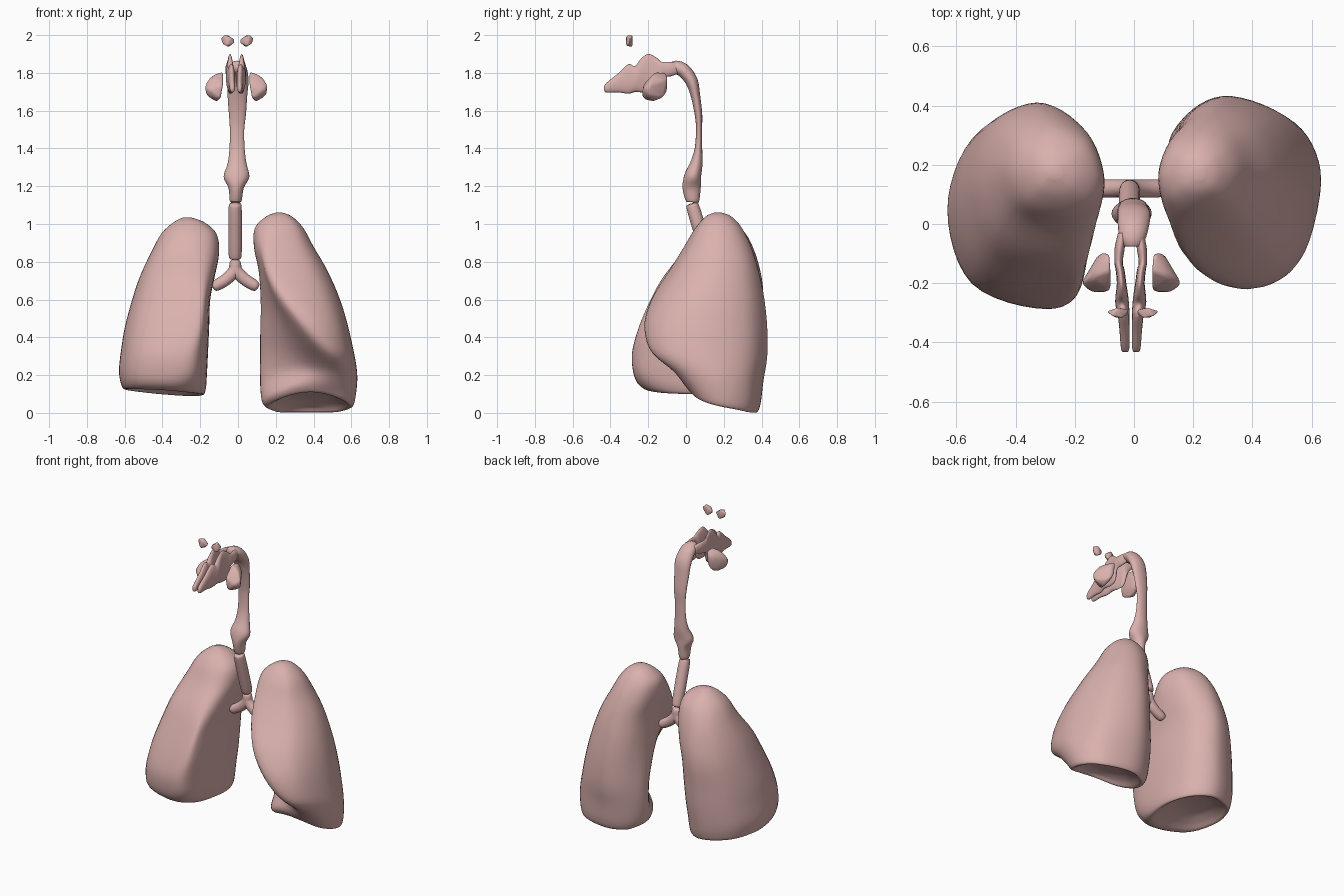
import bpy, bmesh, math
from mathutils import Vector

tissue = bpy.data.materials.new("tissue")
tissue.diffuse_color = (.70, .44, .42, 1)


def spline(pts, steps, closed=False):
    """Catmull-Rom through points of any dimension."""
    pts = [Vector(p) for p in pts]
    n, out = len(pts), []
    get = (lambda i: pts[i % n]) if closed else (lambda i: pts[max(0, min(n - 1, i))])
    for i in range(n if closed else n - 1):
        a, b, c, d = (get(i + k) for k in (-1, 0, 1, 2))
        for s in range(steps):
            t = s / steps
            out.append(0.5 * (2 * b + (c - a) * t + (2 * a - 5 * b + 4 * c - d) * t ** 2
                              + (3 * b - a - 3 * c + d) * t ** 3))
    return out if closed else out + [pts[-1]]


def finish(name, bm, angle=60):
    bmesh.ops.recalc_face_normals(bm, faces=bm.faces[:])
    mesh = bpy.data.meshes.new(name)
    bm.to_mesh(mesh)
    bm.free()
    mesh.materials.append(tissue)
    ob = bpy.data.objects.new(name, mesh)
    bpy.context.collection.objects.link(ob)
    bpy.ops.object.select_all(action='DESELECT')
    ob.select_set(True)
    bpy.context.view_layer.objects.active = ob
    bpy.ops.object.shade_smooth_by_angle(angle=math.radians(angle))
    return ob


def loft(name, rings):
    bm = bmesh.new()
    vs = [[bm.verts.new(p) for p in r] for r in rings]
    n = len(vs[0])
    for a, b in zip(vs, vs[1:]):
        for i in range(n):
            j = (i + 1) % n
            bm.faces.new((a[i], a[j], b[j], b[i]))
    bm.faces.new(vs[0])
    bm.faces.new(vs[-1])
    return finish(name, bm, 80)


def tube(name, sections, side, up=None, steps=4, sides=24):
    """Sections: x, y, z, radius along side, radius across it."""
    secs = spline(sections, steps)
    side, rings = Vector(side), []
    for i, s in enumerate(secs):
        c = Vector(s[:3])
        t = Vector(secs[min(i + 1, len(secs) - 1)][:3]) - Vector(secs[max(i - 1, 0)][:3])
        nrm = Vector(up) if up else t.cross(side).normalized()
        rings.append([c + side * s[3] * math.cos(a) + nrm * s[4] * math.sin(a)
                      for a in (2 * math.pi * k / sides for k in range(sides))])
    return loft(name, rings)


def clamp(v):
    return max(0, min(1, v))


def lung(name, sign, front_lift, side_lift, sections):
    """Sections: z, medial x, lateral x, front y, back y, front-edge x, back-edge x, medial y, dent."""
    rings = []
    for z, x0, x1, y0, y1, fx, bx, my, k in spline(sections, 4):
        ly, q = (y0 + y1) / 2, 0.71
        ctrl = [(fx, y0), (fx + (x1 - fx) * .75, ly + (y0 - ly) * .75), (x1, ly),
                (bx + (x1 - bx) * q, ly + (y1 - ly) * q), (bx, y1),
                (bx + (x0 - bx) * q, my + (y1 - my) * q), (x0, my),
                (fx + (x0 - fx) * k, my + (y0 - my) * k)]
        rings.append([Vector((sign * p.x, p.y, z)) for p in spline(ctrl, 6, True)])
    # tilt the base upward toward the front and the side
    for p in (p for r in rings for p in r if p.z < .35):
        x = abs(p.x)
        arch = .55 + .45 * math.sin(math.pi * clamp((x - .12) / .49))
        front, lateral = clamp((.33 - p.y) / .3), clamp((x - .2) / .4)
        p.z += (front_lift * arch * front + side_lift * lateral) * (1 - p.z / .35)
    return loft(name, rings)


# lungs, each starting at the middle of the gently hollow base
lung("left_lung", 1, .11, 0, [
    (.060, .34, .42, .17, .22, .38, .37, .2, .7),
    (.055, .27, .49, .11, .29, .38, .36, .2, .7),
    (.030, .205, .555, .06, .35, .39, .35, .2, .7),
    (.003, .155, .60, .03, .375, .41, .34, .2, .7),
    (.05, .125, .62, .0, .395, .43, .34, .21, .7),
    (.17, .12, .63, -.06, .41, .48, .33, .23, .55),
    (.30, .12, .615, -.17, .43, .46, .33, .23, .50),
    (.45, .12, .585, -.215, .43, .355, .32, .21, .50),
    (.60, .12, .54, -.18, .415, .25, .30, .2, .55),
    (.75, .11, .475, -.09, .385, .18, .28, .18, .65),
    (.88, .085, .40, -.01, .345, .17, .25, .17, .73),
    (.98, .09, .345, .05, .295, .20, .23, .17, .75),
    (1.04, .15, .285, .105, .24, .215, .22, .17, .75),
    (1.06, .20, .235, .15, .19, .22, .22, .17, .75)])
lung("right_lung", -1, .03, .04, [
    (.15, .36, .44, .06, .12, .40, .40, .1, .7),
    (.14, .29, .51, -.03, .21, .39, .38, .1, .7),
    (.11, .225, .565, -.12, .295, .37, .36, .1, .7),
    (.083, .185, .60, -.19, .34, .36, .36, .1, .73),
    (.12, .17, .62, -.25, .36, .34, .36, .1, .75),
    (.20, .165, .63, -.28, .375, .31, .36, .1, .78),
    (.32, .16, .62, -.285, .39, .29, .35, .12, .8),
    (.45, .155, .60, -.25, .40, .26, .34, .13, .84),
    (.60, .15, .56, -.185, .41, .24, .33, .14, .86),
    (.72, .125, .52, -.12, .40, .24, .31, .15, .81),
    (.85, .10, .46, -.02, .365, .24, .29, .15, .75),
    (.95, .115, .405, .04, .315, .25, .27, .16, .75),
    (1.01, .18, .34, .10, .25, .26, .27, .17, .75),
    (1.035, .25, .29, .155, .195, .27, .27, .17, .75)])

# throat and voice box, curving forward at the top
tube("throat", [
    (-.012, .035, 1.115, .022, .026), (-.012, .035, 1.125, .032, .036),
    (-.010, .030, 1.19, .040, .048), (-.008, .035, 1.25, .068, .045),
    (-.005, .055, 1.32, .050, .033), (-.005, .066, 1.40, .040, .020),
    (-.005, .069, 1.50, .038, .016), (-.003, .066, 1.58, .045, .020),
    (-.003, .050, 1.68, .052, .025), (0, .030, 1.755, .056, .033),
    (-.002, -.010, 1.81, .052, .037), (-.005, -.050, 1.83, .044, .035),
    (-.005, -.075, 1.832, .030, .026)], (1, 0, 0))

# windpipe with rounded ends
a, b = Vector((-.015, .03, 1.11)), Vector((-.015, .12, .815))
tube("windpipe", [(*a.lerp(b, t), r, r) for t, r in
                  ((0, .012), (.015, .024), (.06, .034), (.5, .036), (.94, .034), (.985, .024), (1, .012))],
     (1, 0, 0))

# forked main airways
for label, s, end in (("left", 1, .108), ("right", -1, -.135)):
    tube(label + "_bronchus", [
        (-.015, .12, .812, .012, .012), (-.015, .12, .80, .028, .028),
        (-.014 + s * .004, .12, .755, .03, .033), (-.013 + s * .045, .12, .71, .03, .032),
        (end - s * .025, .12, .677, .03, .030), (end - s * .006, .12, .669, .024, .022),
        (end, .12, .666, .010, .010)], (0, 1, 0))

# thin paired nasal passages: y, mid z, half height, offset, half width
nasal = [(-.03, 1.825, .025, .028, .015), (-.08, 1.82, .038, .037, .017),
         (-.13, 1.815, .044, .041, .014), (-.155, 1.79, .09, .036, .015),
         (-.20, 1.795, .105, .031, .016), (-.24, 1.785, .088, .030, .021),
         (-.27, 1.767, .068, .029, .023), (-.305, 1.768, .078, .024, .020),
         (-.36, 1.747, .050, .021, .017), (-.42, 1.722, .026, .019, .014),
         (-.433, 1.718, .012, .019, .007)]
for label, s in (("left", 1), ("right", -1)):
    tube(label + "_nasal_passage", [(-.011 + s * o, y, z, w, h) for y, z, h, o, w in nasal],
         (1, 0, 0), (0, 0, 1))


def pocket(name, sign, shift, pts, bevel):
    """Small rounded cavity from a convex hull."""
    bm = bmesh.new()
    for x, y, z in pts:
        bm.verts.new((sign * x + shift, y, z))
    bmesh.ops.convex_hull(bm, input=bm.verts[:])
    ob = finish(name, bm, 80)
    m = ob.modifiers.new("round", 'BEVEL')
    m.width, m.segments, m.limit_method = bevel, 3, 'NONE'


cheek = [(.075, -.10, 1.80), (.07, -.16, 1.805), (.07, -.225, 1.74), (.085, -.23, 1.66),
         (.105, -.17, 1.646), (.08, -.10, 1.70), (.115, -.12, 1.67), (.16, -.195, 1.68),
         (.17, -.20, 1.73), (.135, -.18, 1.785), (.11, -.10, 1.76), (.14, -.23, 1.71)]
brow = [(.015, -.305, 1.96), (.015, -.29, 1.975), (.035, -.317, 1.99), (.05, -.283, 2.0),
        (.07, -.31, 2.0), (.088, -.295, 1.98), (.078, -.30, 1.955), (.055, -.317, 1.943),
        (.045, -.283, 1.936)]
for label, s in (("left", 1), ("right", -1)):
    pocket(label + "_cheek_sinus", s, -.009, cheek, .010)
    pocket(label + "_brow_sinus", s, -.004, brow, .004)
